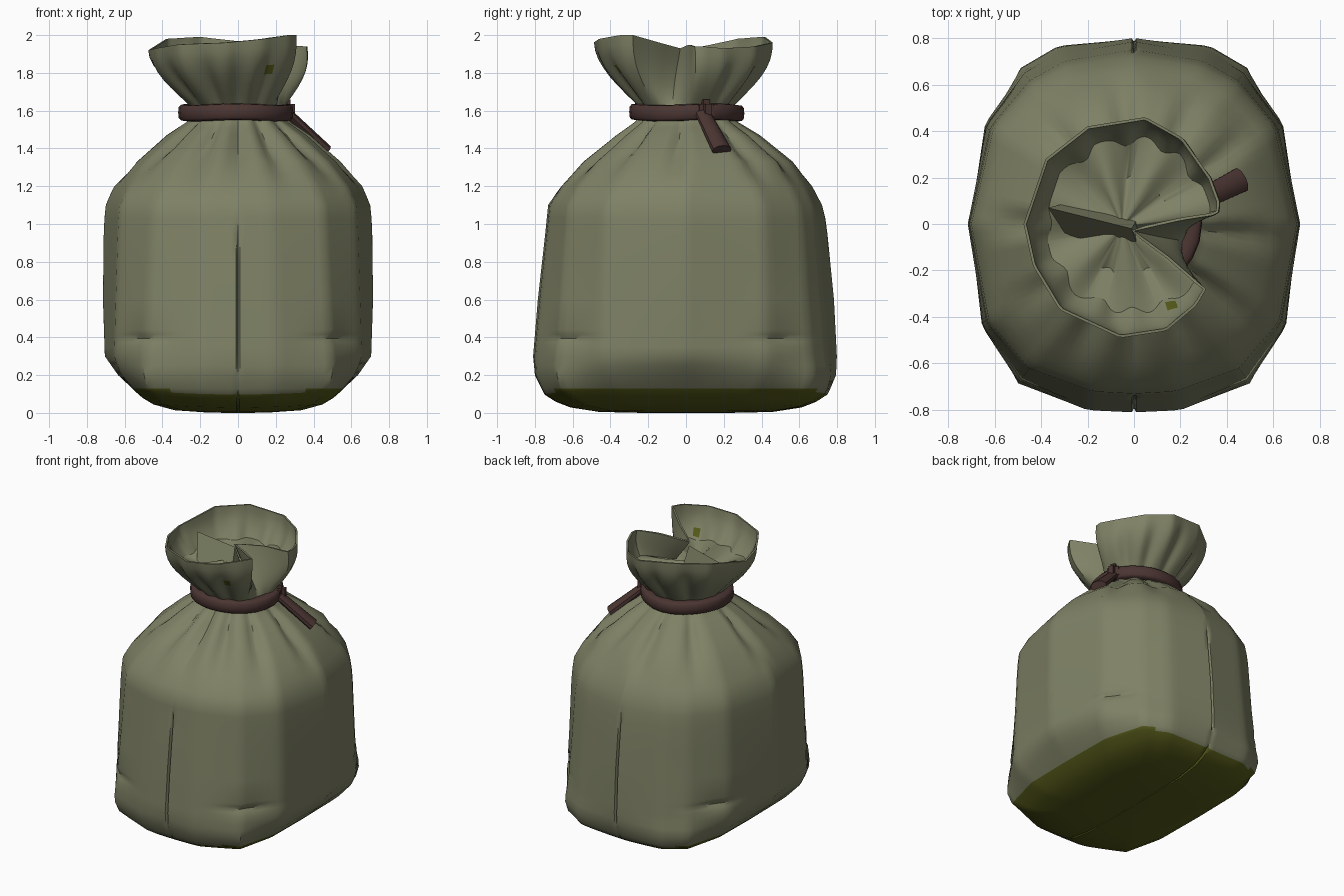
import bpy, bmesh, math
from mathutils import Vector, Matrix

cube = bpy.data.objects.get("Cube")
if cube:
    bpy.data.objects.remove(cube, do_unlink=True)


def make_material(name, color):
    m = bpy.data.materials.new(name)
    m.use_nodes = True
    m.diffuse_color = (*color, 1)
    m.node_tree.nodes["Principled BSDF"].inputs["Base Color"].default_value = (*color, 1)
    return m


CLOTH = make_material("sage cloth", (0.21, 0.22, 0.13))
BASE = make_material("dark olive base", (0.09, 0.10, 0.01))
LEATHER = make_material("brown leather", (0.07, 0.036, 0.032))


def add_object(name, bm, mats, angle=40, thickness=0):
    mesh = bpy.data.meshes.new(name)
    bm.to_mesh(mesh)
    bm.free()
    ob = bpy.data.objects.new(name, mesh)
    bpy.context.collection.objects.link(ob)
    for m in mats:
        mesh.materials.append(m)
    bpy.ops.object.select_all(action='DESELECT')
    ob.select_set(True)
    bpy.context.view_layer.objects.active = ob
    if thickness:
        mod = ob.modifiers.new("cloth thickness", 'SOLIDIFY')
        mod.thickness = thickness
        mod.offset = -1
        bpy.ops.object.modifier_apply(modifier=mod.name)
    bpy.ops.object.shade_smooth_by_angle(angle=math.radians(angle))


def interp(table, t):
    """Linear lookup in rows that start with their key."""
    for a, b in zip(table, table[1:]):
        if t <= b[0]:
            f = max(0, (t - a[0]) / (b[0] - a[0]))
            return [p + (q - p) * f for p, q in zip(a[1:], b[1:])]
    return list(table[-1][1:])


def bump(x, width):
    return math.exp(-(x / width) ** 2)


def turn(a, b):
    return (a - b + 180) % 360 - 180


# height, half width, front depth, back depth, squareness
PROFILE = [
    (0.13, 0.56, 0.765, 0.765, 4.6), (0.2, 0.635, 0.80, 0.795, 3.5),
    (0.3, 0.705, 0.81, 0.80, 2.75), (0.6, 0.715, 0.785, 0.785, 2.5),
    (1.0, 0.71, 0.74, 0.745, 2.5), (1.1, 0.70, 0.73, 0.72, 2.5),
    (1.2, 0.66, 0.665, 0.67, 2.4), (1.33, 0.555, 0.55, 0.575, 2.2),
    (1.47, 0.395, 0.375, 0.40, 2), (1.54, 0.285, 0.275, 0.28, 2),
    (1.6, 0.24, 0.235, 0.235, 2)]
# angle, then position of the open mouth, with a deep cleft on the left
RIM = [
    (-180, -0.475, 0, 1.92), (-155, -0.435, -0.18, 1.93), (-130, -0.32, -0.37, 1.95),
    (-95, -0.06, -0.49, 1.96), (-70, 0.14, -0.46, 1.98), (-50, 0.27, -0.35, 2),
    (-42, 0.31, -0.28, 2), (-30, 0.15, -0.14, 1.96), (-18, 0, -0.03, 1.93),
    (-5, 0.2, 0.015, 1.95), (8, 0.36, 0.04, 1.94), (14, 0.37, 0.09, 1.94),
    (30, 0.33, 0.2, 1.93), (55, 0.21, 0.37, 1.94), (80, 0.05, 0.46, 1.96),
    (120, -0.2, 0.42, 1.99), (150, -0.38, 0.28, 1.98), (180, -0.475, 0, 1.92)]
PLEATS = [-145, -113, -90, -67, -40, -5, 38, 65, 95, 130, 180]
CREASES = [-129, -51, 40, 140]
ANGLES = sorted(list(range(-180, 180, 3)) + [-90.7, -89.3, 89.3, 90.7])
# flat panels of the sack run between these directions
FRONT = [-90, -76, -54, -34, 0]
BACK = [0, 34, 54, 67, 90]
PANELS = sorted({s for a in FRONT for s in (a, -180 - a)} | {s for a in BACK for s in (a, 180 - a)})


def outline(deg, z):
    ax, front, back, n = interp(PROFILE, z)
    c, s = math.cos(math.radians(deg)), math.sin(math.radians(deg))
    ay = front
    if s > 0:
        ay = back
        n -= 0.25 if n > 2.2 else 0
    r = (abs(c / ax) ** n + abs(s / ay) ** n) ** (-1 / n)
    return Vector((r * c, r * s, z))


def body_point(deg, z):
    k = next(i for i, a in enumerate(PANELS) if a > deg)
    a, b = PANELS[k - 1], PANELS[k]
    p = outline(a, z).lerp(outline(b, z), (deg - a) / (b - a))
    dent = 0
    # gathered V-shaped pleats below the tie
    gather = bump(z - 1.41, 0.13)
    for q in PLEATS:
        dent += 0.07 * gather * max(0, 1 - abs(turn(deg, q)) / 9)
    # pinched creases near the lower corners
    for q in CREASES:
        dent += 0.022 * bump(turn(deg, q), 11) * bump(z - 0.395, 0.025)
    # sewn seam on front and back, fading at its ends
    if abs(deg) == 90:
        dent += 0.03 * max(0, 1 - abs(z - 0.6) / 0.43) ** 0.5
    p.xy *= 1 - dent / p.xy.length
    return p


def mouth_point(deg, t):
    low = body_point(deg, 1.6)
    p = low.lerp(Vector(interp(RIM, deg)), t)
    fold = sum(bump(turn(deg, a), 7) for a in PLEATS if a not in (-5, -40))
    # cloth bellies outward between the tie and the rim, less so in the folds
    p.xy *= 1 + math.sin(math.pi * t) * (0.16 - 0.18 * fold * (1 - t))
    return p


def base_point(deg, s):
    p = body_point(deg, 0.13) * s
    p.z = 0.11 * s ** 6 + 0.02 * min(1, abs(p.x) / 0.5) ** 2
    if abs(deg) == 90:
        p.z += 0.018
    return p


def loft(bm, rings):
    grid = [[bm.verts.new(p) for p in ring] for ring in rings]
    rows = []
    for lo, hi in zip(grid, grid[1:]):
        row = []
        for i in range(len(lo)):
            j = (i + 1) % len(lo)
            row.append(bm.faces.new((lo[i], lo[j], hi[j], hi[i])))
        rows.append(row)
    return grid, rows


# Sack: one continuous cloth sheet from the base to the mouth
rings = [[base_point(a, s) for a in ANGLES] for s in (0.02, 0.3, 0.6, 0.8, 0.9, 0.98)]
base_rings = len(rings)
heights = [0.13, 0.2, 0.25, 0.3, 0.35, 0.375, 0.395, 0.415, 0.44, 0.6, 0.8, 0.95, 1.03, 1.1,
           1.15, 1.2, 1.26, 1.33, 1.4, 1.47, 1.51, 1.54, 1.57, 1.6]
rings += [[body_point(a, z) for a in ANGLES] for z in heights]
rings += [[mouth_point(a, t / 8) for a in ANGLES] for t in range(1, 9)]
bm = bmesh.new()
grid, rows = loft(bm, rings)
for k, row in enumerate(rows):
    for f in row:
        c = f.calc_center_median()
        # olive base, lower at front and back, and a small olive mark on the mouth
        end_strip = k == base_rings - 1 and abs(c.y) > 0.7
        mark = abs(c.x - 0.17) < 0.022 and abs(c.z - 1.8) < 0.025 and c.y < -0.2
        f.material_index = 1 if (k < base_rings and not end_strip) or mark else 0
bm.faces.new(grid[0][::-1]).material_index = 1
add_object("sack", bm, [CLOTH, BASE], 40, 0.012)

# Gathered cloth that closes the neck, rising to the middle
middle = Vector((-0.05, -0.01, 1.8))
bm = bmesh.new()
rim = [mouth_point(a, 0.48) for a in ANGLES]
closing = [[p.lerp(middle, s) for p in rim] for s in (0.03, 0.45, 0.95)]
for i, p in enumerate(closing[1]):
    p.z += 0.03 * math.sin(math.radians(ANGLES[i]) * 7) - 0.03
grid, rows = loft(bm, closing)
bm.faces.new(grid[-1])
add_object("neck_gather", bm, [CLOTH])

# Fold of cloth standing inside the mouth
bm = bmesh.new()
ridge = [bm.verts.new(p) for p in ((-0.37, 0.07, 1.88), (-0.01, -0.02, 1.9))]
sides = [[bm.verts.new((x, y + d, 1.72)) for x, y in ((-0.29, 0.04), (0.02, -0.02))]
         for d in (-0.09, 0.05)]
for side in sides:
    bm.faces.new((*ridge, side[1], side[0]))
for e in (0, 1):
    bm.faces.new((ridge[e], sides[0][e], sides[1][e]))
bmesh.ops.recalc_face_normals(bm, faces=bm.faces)
add_object("inner_fold", bm, [CLOTH])

# Leather tie: a flattened band swept round the neck
bm = bmesh.new()
hoops = []
for j in range(13):
    b = -math.tau * j / 12
    c, s = math.cos(b), math.sin(b)
    r = 0.264 + math.copysign(abs(c) ** 0.6, c) * 0.041
    z = 1.59 + math.copysign(abs(s) ** 0.6, s) * 0.044
    hoops.append([(r * math.cos(a) - 0.012, r * math.sin(a) + 0.004, z + 0.004 * math.sin(3 * a))
                  for a in (math.tau * i / 24 for i in range(24))])
loft(bm, hoops)
bmesh.ops.remove_doubles(bm, verts=bm.verts, dist=0.0001)
bmesh.ops.recalc_face_normals(bm, faces=bm.faces)
add_object("neck_tie", bm, [LEATHER])


def oriented(center, along, width):
    """Frame with x along the width and z along the strap."""
    z = Vector(along).normalized()
    x = Vector(width).normalized()
    return Matrix.Translation(center) @ Matrix((x, z.cross(x), z)).transposed().to_4x4()


# Loose end of the tie
start, end = Vector((0.26, 0.09, 1.585)), Vector((0.46, 0.19, 1.39))
along = end - start
bm = bmesh.new()
bmesh.ops.create_cone(bm, segments=10, radius1=0.045, radius2=0.056, depth=along.length,
                      cap_ends=True,
                      matrix=oriented((start + end) / 2, along, (-along.y, along.x, 0))
                      @ Matrix.Diagonal((1, 0.62, 1, 1)))
add_object("tie_end", bm, [LEATHER])

# Knot loop over the band
bm = bmesh.new()
bmesh.ops.create_cube(bm, size=1, matrix=oriented((0.247, 0.1, 1.602), (0, 0, 1), (-0.1, 0.26, 0))
                      @ Matrix.Diagonal((0.085, 0.105, 0.115, 1)))
bmesh.ops.bevel(bm, geom=bm.edges[:], offset=0.025, segments=2, affect='EDGES')
add_object("tie_knot", bm, [LEATHER])
